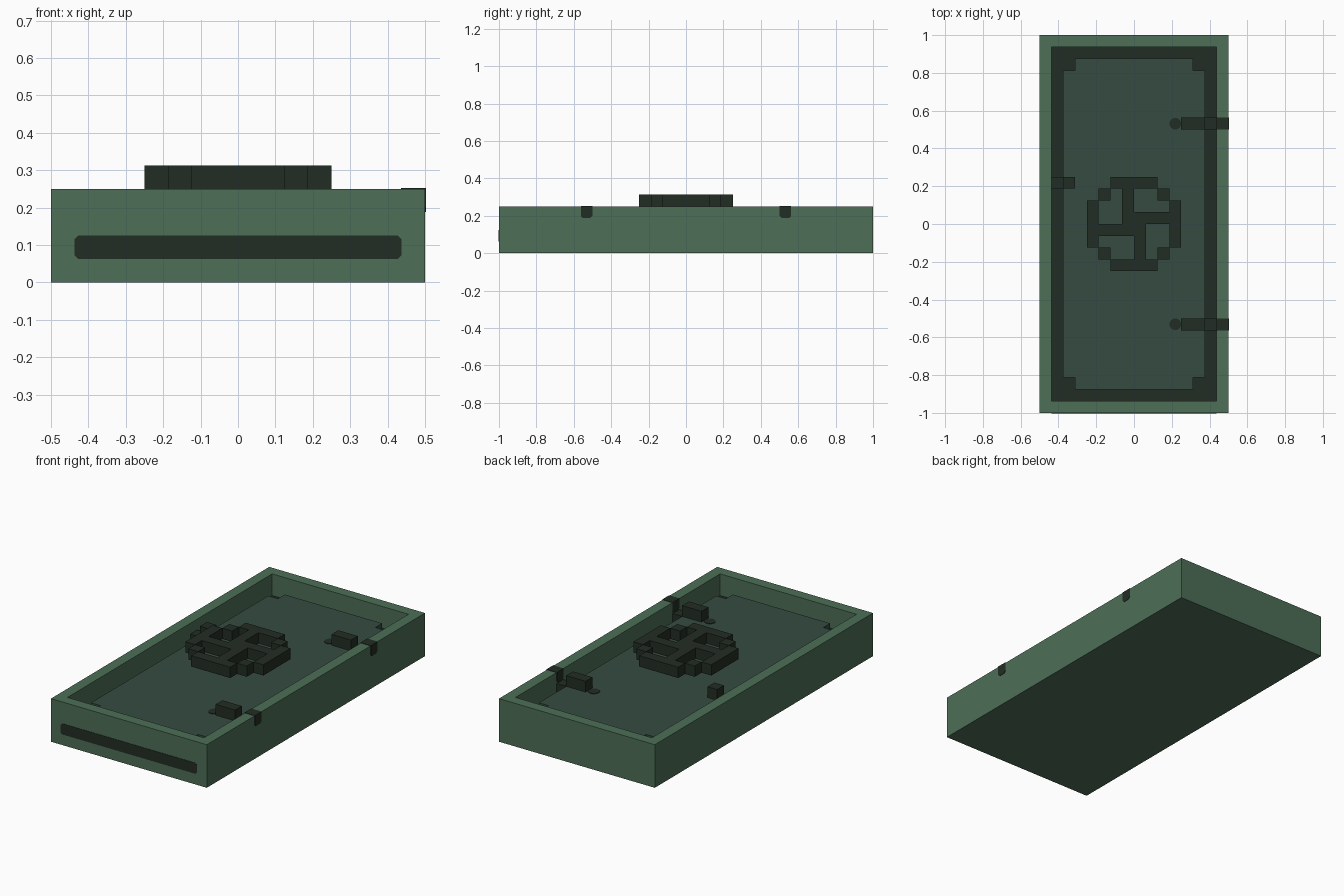
import bpy, bmesh, math
from mathutils import Matrix, Vector

if "Cube" in bpy.data.objects:
    bpy.data.objects.remove(bpy.data.objects["Cube"])

U = 0.0625  # grid unit of the blocky design


def material(name, hexcode):
    def lin(c):
        c /= 255
        return c / 12.92 if c <= 0.04045 else ((c + 0.055) / 1.055) ** 2.4
    m = bpy.data.materials.new(name)
    m.diffuse_color = (*[lin(int(hexcode[i:i + 2], 16)) for i in (0, 2, 4)], 1)
    m.use_nodes = True
    m.node_tree.nodes["Principled BSDF"].inputs["Base Color"].default_value = m.diffuse_color
    return m


GREEN = material("frame green", "4d6e57")
PANEL = material("panel teal", "364b42")
DARK = material("dark metal", "222d24")


def finish(name, bm, *mats):
    bmesh.ops.recalc_face_normals(bm, faces=bm.faces)
    me = bpy.data.meshes.new(name)
    bm.to_mesh(me)
    bm.free()
    for m in mats:
        me.materials.append(m)
    ob = bpy.data.objects.new(name, me)
    bpy.context.collection.objects.link(ob)
    return ob


def add_box(bm, x0, x1, y0, y1, z0, z1):
    size = Vector((x1 - x0, y1 - y0, z1 - z0))
    mid = Vector((x0 + x1, y0 + y1, z0 + z1)) / 2
    return bmesh.ops.create_cube(
        bm, size=1, matrix=Matrix.Translation(mid) @ Matrix.Diagonal((*size, 1)))["verts"]


def prism(name, points, direction, mat):
    """Extrude a closed outline of 3D points along a vector."""
    bm = bmesh.new()
    face = bm.faces.new([bm.verts.new(p) for p in points])
    ext = bmesh.ops.extrude_face_region(bm, geom=[face], use_keep_orig=True)["geom"]
    bmesh.ops.translate(bm, vec=direction,
                        verts=[v for v in ext if isinstance(v, bmesh.types.BMVert)])
    return finish(name, bm, mat)


# Frame: a tray with a raised rim and a dark floor
bm = bmesh.new()
add_box(bm, -0.5, 0.5, -1, 1, 0, 4 * U)
top = max(bm.faces, key=lambda f: f.calc_center_median().z)
bmesh.ops.inset_region(bm, faces=[top], thickness=U, use_even_offset=True)
bmesh.ops.inset_region(bm, faces=[top], thickness=0.0)
bmesh.ops.translate(bm, verts=top.verts[:], vec=(0, 0, -2 * U))
top.material_index = 1
finish("frame", bm, GREEN, DARK)

# Inner panel with square notches at the corners
a, b = 6 * U, 14 * U
outline = []
for sx, sy, flip in ((1, 1, 0), (-1, 1, 1), (-1, -1, 0), (1, -1, 1)):
    corner = [(a, b - U), (a - U, b - U), (a - U, b)]
    for x, y in (corner[::-1] if flip else corner):
        outline.append((sx * x, sy * y, 2 * U))
prism("panel", outline, (0, 0, U), PANEL)

# Wheel: one quarter repeated four times around the centre
bm = bmesh.new()
for k in range(4):
    verts = []
    for box in ((-2, 2, 3, 4), (2, 3, 2, 3), (-1, 0, 0, 3)):
        verts += add_box(bm, *[c * U for c in box], 4 * U, 5 * U)
    bmesh.ops.rotate(bm, verts=verts, cent=(0, 0, 0),
                     matrix=Matrix.Rotation(k * math.pi / 2, 3, 'Z'))
finish("wheel", bm, DARK)

# Hinges on the right side
e, c = 0.002, 0.012
for side, y0 in (("back", 0.5), ("front", -0.5 - U)):
    y1 = y0 + U
    bm = bmesh.new()
    add_box(bm, 4 * U, 6 * U, y0, y1, 3 * U, 4 * U)
    add_box(bm, 6 * U, 7 * U, y0, y1, 2 * U, 3 * U)
    finish(side + "_hinge_arm", bm, DARK)
    # Strap let into the rim, lower corners cut off
    lo, hi = 3 * U, 4 * U + e
    prism(side + "_hinge_strap",
          [(7 * U - e, y, z) for y, z in ((y0, hi), (y0, lo + c), (y0 + c, lo),
                                          (y1 - c, lo), (y1, lo + c), (y1, hi))],
          (U + 2 * e, 0, 0), DARK)
    # Flat round pin at the arm's end
    prism(side + "_hinge_pin",
          [(3.5 * U + U / 2 * math.cos(t), y0 + U / 2 + U / 2 * math.sin(t), 3 * U - 0.002)
           for t in (i * math.pi / 6 + math.pi / 12 for i in range(12))],
          (0, 0, 0.005), DARK)

# Latch on the left side
bm = bmesh.new()
add_box(bm, -6 * U, -5 * U, 3 * U, 4 * U, 3 * U, 4 * U)
add_box(bm, -7 * U, -6 * U, 3 * U, 4 * U, 2 * U, 3 * U)
finish("latch", bm, DARK)

# Dark slot plate on the front edge, corners cut off
w, z0, z1, c = 7 * U, U, 2 * U, 0.01
prism("front_slot",
      [(x, -1 - e, z) for x, z in ((-w, z0 + c), (-w + c, z0), (w - c, z0), (w, z0 + c),
                                   (w, z1 - c), (w - c, z1), (-w + c, z1), (-w, z1 - c))],
      (0, 2 * e, 0), DARK)
